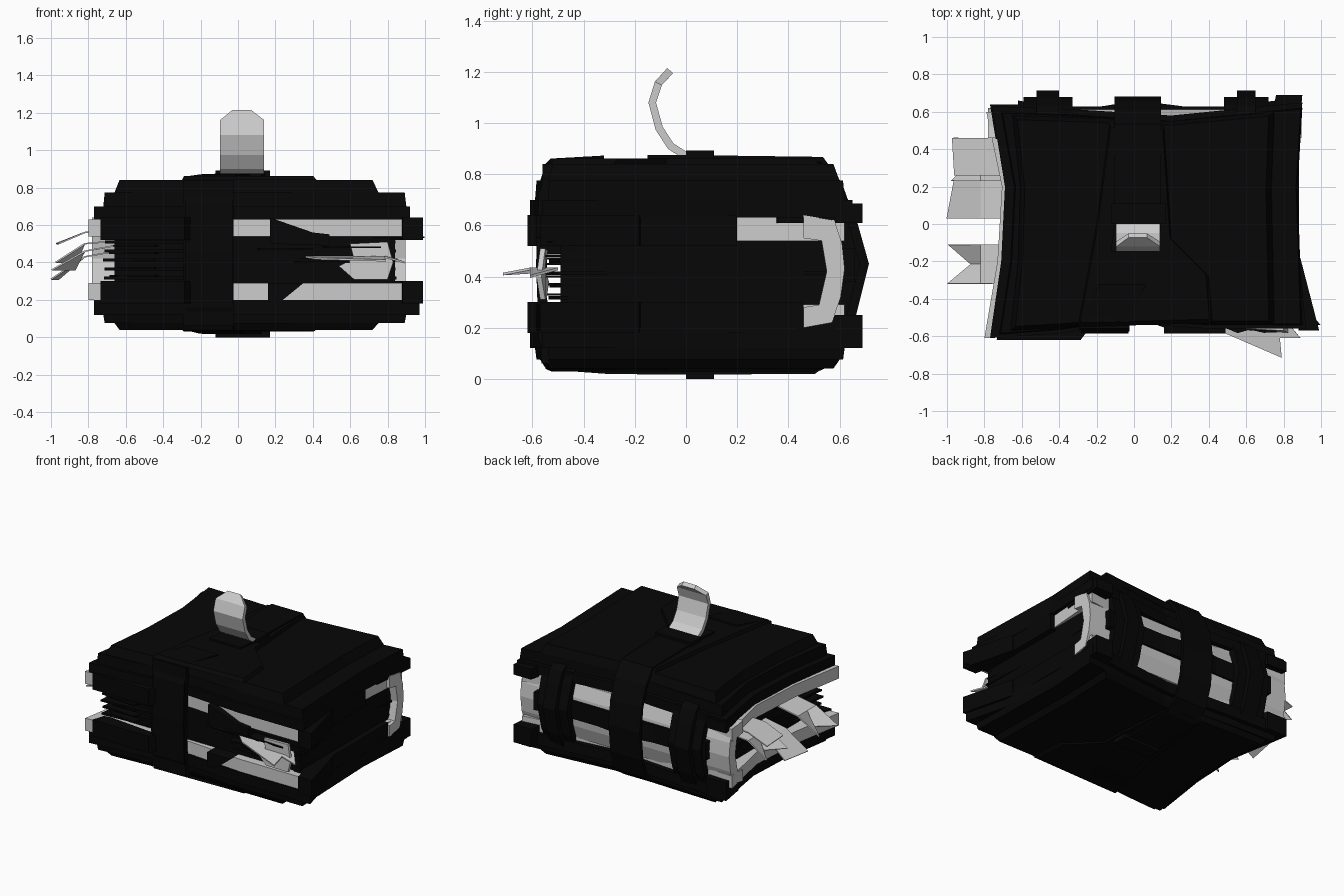
import bpy, bmesh, random
from mathutils import Vector

if "Cube" in bpy.data.objects:
    bpy.data.objects.remove(bpy.data.objects["Cube"])

random.seed(4)
DARK = bpy.data.materials.new("dark_leather")
DARK.diffuse_color = (0.002, 0.002, 0.002, 1)
DARK.use_nodes = True
DARK.node_tree.nodes["Principled BSDF"].inputs["Base Color"].default_value = DARK.diffuse_color


def make(name, verts, faces, mat=None, thick=0):
    bm = bmesh.new()
    vs = [bm.verts.new(v) for v in verts]
    for f in faces:
        bm.faces.new([vs[i] for i in f])
    bmesh.ops.recalc_face_normals(bm, faces=bm.faces)
    me = bpy.data.meshes.new(name)
    bm.to_mesh(me)
    bm.free()
    ob = bpy.data.objects.new(name, me)
    bpy.context.collection.objects.link(ob)
    if mat:
        me.materials.append(mat)
    if thick:
        m = ob.modifiers.new("thickness", "SOLIDIFY")
        m.thickness, m.offset = thick, 0
    return ob


def prism(name, outline, a, b, mat=None, axis="z", taper=(1, 1)):
    """Extrude a 2D outline from a to b along z (xy), x (yz) or y (xz)."""
    n = len(outline)
    verts = []
    for h, s in ((a, taper[0]), (b, taper[1])):
        for u, v in outline:
            u, v = u * s, v * s
            verts.append({"z": (u, v, h), "x": (h, u, v), "y": (u, h, v)}[axis])
    faces = [range(n), range(2 * n - 1, n - 1, -1)]
    faces += [(i, (i + 1) % n, n + (i + 1) % n, n + i) for i in range(n)]
    return make(name, verts, faces, mat)


def box(name, x, y, z, mat=None):
    return prism(name, [(x[0], y[0]), (x[1], y[0]), (x[1], y[1]), (x[0], y[1])], *z, mat)


def ribbon(name, path, width, thick, mat=None):
    """Strap of the given width in x that follows a path."""
    verts = []
    for x, y, z in path:
        verts += [(x - width / 2, y, z), (x + width / 2, y, z)]
    faces = [(2 * i, 2 * i + 1, 2 * i + 3, 2 * i + 2) for i in range(len(path) - 1)]
    return make(name, verts, faces, mat, thick)


def torn_page(name, root, out, side, tips, zs, mat=None):
    """Ragged sheet: root edge, bent middle edge, then spikes of varied reach."""
    root, out, side = Vector(root), Vector(out), Vector(side)
    n = len(tips)
    verts = []
    for k in range(3):
        for i, reach in enumerate(tips):
            p = root + side * (i / (n - 1)) + out * (0, 0.55, reach)[k]
            p.z = zs[k]
            verts.append(p)
    faces = [(k * n + i, k * n + i + 1, k * n + n + i + 1, k * n + n + i)
             for k in range(2) for i in range(n - 1)]
    return make(name, verts, faces, mat, 0.008)


def shape(x0, x1, y0, y1, dip=0.05, tip=0.0):
    """Warped rectangle with sagging edges, as worn leather."""
    return [(x0, y1), (x0 + dip * 1.4, 0.2), (x0 + dip, -0.2), (x0 - 0.01, y0), (-0.4, y0 + dip * .5),
            (-0.02, y0 + dip * 1.6), (0.4, y0 + dip), (x1 + tip, y0 + dip), (x1 - dip * .2, -0.25),
            (x1 - dip * .5, 0.2), (x1, y1 + .02), (0.2, y1 - dip), (-0.35, y1 - dip * .3)]


# Page block
box("page_block", (-0.66, 0.84), (-0.49, 0.56), (0.28, 0.55), DARK)
for i in range(5):
    d = random.uniform(0, 0.03)
    z = 0.31 + i * 0.048
    prism("loose_page_layer", shape(-0.70 - d, 0.84 + d, -0.53 - d, 0.55, 0.04), z, z + 0.014, DARK)

# Upper and lower boards with layered leather covers
for nm, zb, layers, rear, wrap_y, tip in (
    ("upper", (0.54, 0.63), ((0.63, 0.70), (0.70, 0.775), (0.775, 0.84)), (0.61, 0.685), 0.20, 0.02),
    ("lower", (0.20, 0.29), ((0.20, 0.12), (0.12, 0.075), (0.075, 0.04)), (0.12, 0.25), 0.46, 0.07),
):
    prism(nm + "_board", shape(-0.79, 0.88, -0.61, 0.60, 0.06, 0.01), *zb)
    prism(nm + "_cover_base", shape(-0.76, 0.90, -0.61, 0.63, 0.05, tip), *layers[0], DARK)
    prism(nm + "_cover_middle", shape(-0.71, 0.90, -0.59, 0.60, 0.05), *layers[1], DARK, taper=(1, 0.99))
    prism(nm + "_cover_panel", shape(-0.65, 0.75, -0.57, 0.58, 0.03), *layers[2], DARK, taper=(1, 0.96))
    top = layers[2][1]
    prism(nm + "_centre_swelling", [(-.30, -.55), (.42, -.53), (.40, -.28), (.20, -.08), (.16, .52), (-.13, .54), (-.2, 0)],
          top, top + (0.022 if nm == "upper" else -0.01), DARK, taper=(1, 0.96))

    # Corner guards wrap each board
    front = (zb[0] - 0.02, zb[1] + 0.01)
    for cx, cy, a, b in ((0.99, -0.57, 0.11, 0.42), (0.90, 0.69, 0.14, 0.36),
                         (-0.77, 0.64, 0.16, 0.20), (-0.735, -0.62, 0.45, 0.10)):
        sx, sy = (1 if cx > 0 else -1), (1 if cy > 0 else -1)
        inner = cx - sx * (0.10 if cx > 0.95 else 0.03)
        za, zc = rear if cy > 0 else front
        prism(nm + "_corner_guard", [(cx, cy), (cx - sx * a, cy), (cx - sx * a * 1.1, cy - sy * .06),
                                     (inner - sx * .05, cy - sy * b), (inner, cy - sy * b * .92)], za, zc, DARK)
    box(nm + "_right_edge_wrap", (0.80, 0.882), (-0.5, wrap_y), front, DARK)

# Ragged leather patches over the front board edges
prism("upper_front_patch", [(.17, .64), (.40, .56), (.49, .55), (.49, .49), (.17, .50)], -.585, -.49, DARK, axis="y")
prism("lower_front_patch", [(.16, .29), (.35, .29), (.24, .20), (.16, .19)], -.585, -.49, DARK, axis="y")

# Rounded spine
spine = [(.46, .20), (.57, .22), (.605, .32), (.62, .43), (.61, .53), (.58, .62), (.46, .64),
         (.46, .55), (.53, .54), (.55, .42), (.52, .29), (.46, .28)]
prism("spine", spine, -0.78, 0.895, axis="x")
for x0, x1 in ((-0.62, 0.02), (0.02, 0.76)):
    m = (x0 + x1) / 2
    prism("spine_centre_band", [(x0, .57), (x1, .57), (x1, .66), (m + .12, .628), (m - .12, .628), (x0, .66)],
          0.38, 0.51, DARK)

# Raised ribs across the spine
rib = [(.50, .09), (.60, .12), (.665, .25), (.715, .45), (.67, .61), (.63, .70), (.52, .78), (.50, .6), (.57, .45), (.50, .3)]
for x, w in ((-0.46, 0.06), (0.60, 0.05)):
    prism("spine_rib", rib, x - w, x + w, DARK, axis="x")
    prism("spine_rib_skirt", [(p[0] - .035, p[1]) for p in rib], x - w - .07, x + w + .07, DARK, axis="x")

# Leather strap around the whole book
strap = [(.0, -.15, .864), (.02, 0, .864), (.02, .53, .858), (.02, .60, .76), (.02, .65, .62), (.02, .67, .45),
         (.02, .65, .25), (.02, .60, .1), (.02, .50, .03), (.0, 0, .028), (-.08, -.3, .03),
         (-.15, -.52, .045), (-.155, -.565, .16), (-.155, -.575, .45), (-.155, -.565, .72),
         (-.155, -.52, .852), (-.06, -.32, .862)]
ribbon("strap", strap, 0.25, 0.022, DARK)
ribbon("strap_front_lining", [(-.16, -.55, .06), (-.16, -.56, .4), (-.16, -.545, .84)], 0.27, 0.03, DARK)
box("upper_strap_loop", (-0.12, 0.17), (0.0, 0.11), (0.83, 0.892), DARK)
box("lower_strap_loop", (-0.12, 0.17), (0.0, 0.11), (0.0, 0.05), DARK)

# Curled strap tongue with clipped end
curl = [(0.01, .865), (-.06, .91), (-.105, .98), (-.132, 1.08), (-.108, 1.155)]
tv = [(x, y, z) for y, z in curl for x in (-.095, .02, .14)]
tv += [(-.03, -.062, 1.205), (.02, -.062, 1.205), (.07, -.062, 1.205)]
make("strap_tongue", tv, [(3 * i + j, 3 * i + j + 1, 3 * i + j + 4, 3 * i + j + 3)
                          for i in range(5) for j in range(2)], thick=0.03)

# Torn pages spilling from the left side
for y, w, tips, zs in (
    (0.03, 0.21, (1.0, .90), (.47, .43, .31)),
    (0.23, 0.23, (.94, .66, .92), (.52, .50, .40)),
    (0.26, 0.20, (.90, .93), (.57, .56, .50)),
    (-0.32, 0.21, (.99, .68, .98), (.50, .46, .36)),
):
    torn_page("torn_left_page", (-0.60, y, 0), (-0.40, 0, 0), (0, w, 0), tips, zs)
for i in range(5):
    torn_page("dark_left_page", (-0.45, -0.55, 0), (-0.24, 0.02, 0), (0.05, .14, 0),
              [random.uniform(.6, 1.1) for _ in range(4)], [.33 + .04 * i] * 3, DARK)

# Torn pages at the front
make("torn_front_page", [(.36, -.50, .43), (.42, -.555, .42), (.79, -.715, .41), (.78, -.61, .43), (.89, -.61, .40), (.80, -.50, .43)],
     [range(6)], thick=0.01)
make("exposed_page_edges", [(.54, -.545, .38), (.62, -.56, .42), (.60, -.55, .50), (.80, -.56, .51), (.83, -.575, .40), (.80, -.56, .31), (.62, -.555, .31)],
     [range(7)], thick=0.02)
for x, z in ((.1, .47), (.3, .40), (.45, .48)):
    torn_page("dark_front_page", (x, -.48, 0), (.03, -.09, 0), (.28, 0, 0),
              [random.uniform(.6, 1.2) for _ in range(5)], [z] * 3, DARK)
torn_page("dark_right_page", (.72, -.50, 0), (.27, -.04, 0), (0, .2, 0), (1.03, .8, .6, .5), (.53, .53, .535), DARK)
